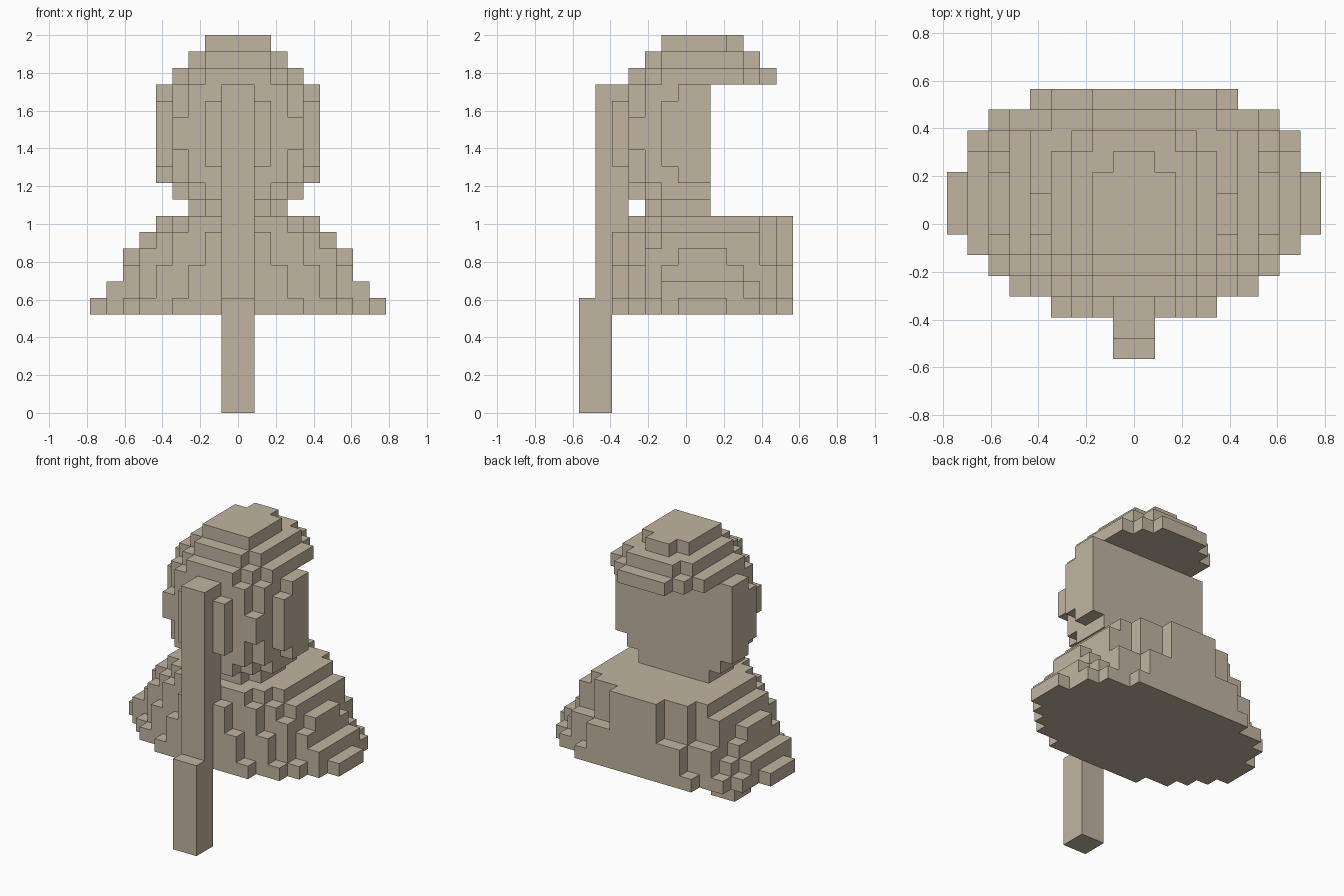
import bpy
import bmesh
from mathutils import Vector

cube = bpy.data.objects.get("Cube")
if cube:
    bpy.data.objects.remove(cube, do_unlink=True)

UNIT = 2 / 23        # edge of one block
MID_ROW = 6.5        # block row that lies on y = 0


def make_material(name, colour):
    mat = bpy.data.materials.new(name)
    mat.use_nodes = True
    mat.diffuse_color = colour
    mat.node_tree.nodes["Principled BSDF"].inputs["Base Color"].default_value = colour
    return mat


tan = make_material("tan", (0.53, 0.46, 0.35, 1))


def fill(first_layer, first_row, layers):
    """Cells of mirrored layers; each digit is the half width of one row."""
    cells = set()
    for k, rows in enumerate(layers, first_layer):
        for j, half in enumerate(rows, first_row):
            cells.update((i, j, k) for i in range(-int(half), int(half)))
    return cells


def build(name, cells):
    """Skin the outside of a set of block cells and merge flat areas."""
    bm = bmesh.new()
    corners = {}

    def corner(p):
        if p not in corners:
            corners[p] = bm.verts.new(
                (p[0] * UNIT, (p[1] - MID_ROW) * UNIT, p[2] * UNIT))
        return corners[p]

    for cell in sorted(cells):
        for axis in range(3):
            u, v = (axis + 1) % 3, (axis + 2) % 3
            for side in (0, 1):
                near = list(cell)
                near[axis] += 2 * side - 1
                if tuple(near) in cells:
                    continue
                loop = []
                for du, dv in ((0, 0), (1, 0), (1, 1), (0, 1)):
                    p = list(cell)
                    p[axis] += side
                    p[u] += du
                    p[v] += dv
                    loop.append(corner(tuple(p)))
                bm.faces.new(loop if side else loop[::-1])
    bmesh.ops.dissolve_limit(bm, angle_limit=0.01,
                             verts=bm.verts[:], edges=bm.edges[:])
    mesh = bpy.data.meshes.new(name)
    bm.to_mesh(mesh)
    bm.free()
    mesh.materials.append(tan)
    obj = bpy.data.objects.new(name, mesh)
    bpy.context.collection.objects.link(obj)
    return obj


# Sloping shoulders, listed from the lowest layer up, front row to back row
build("shoulders", fill(6, 2, [
    "46789998875",
    "35688888764",
    "35677777664",
    "24667776642",
    "24566666642",
    "03455555542",
]))

# Neck and flat-backed head
build("head", fill(12, 2, [
    "002333",
    "023444",
    "034455",
    "234555",
    "244555",
    "244555",
    "234555",
    "034455",
]))

# Stepped cap that overhangs the back of the head
build("cap", fill(20, 3, [
    "234444432",
    "02333332",
    "0022221",
]))

# Long post down the front, its lower end stepping forward
build("front_post", fill(0, 0, ["11"] * 7) | fill(7, 1, ["11"] * 13))
